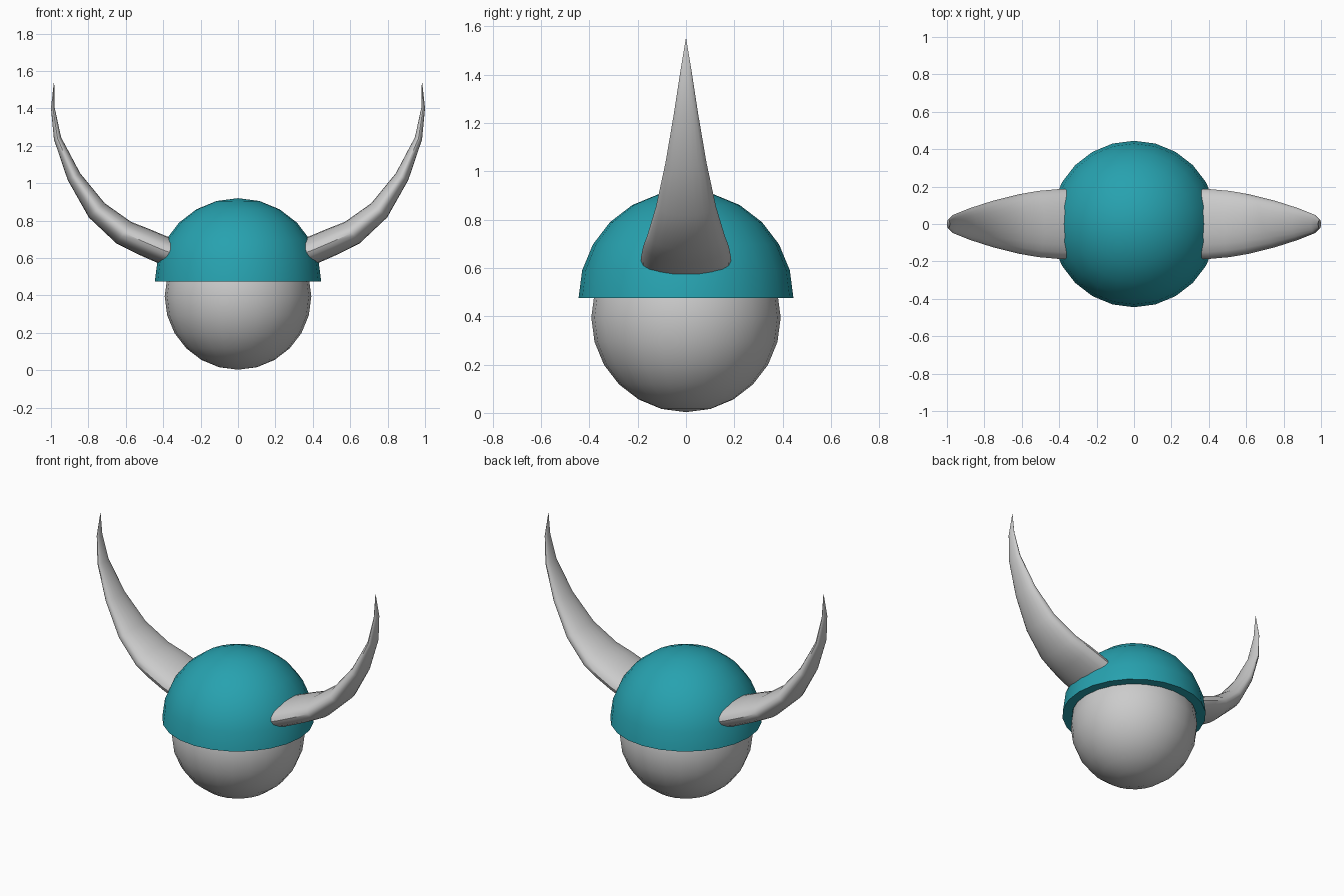
import bpy, bmesh, math
from mathutils import Vector

if "Cube" in bpy.data.objects:
    bpy.data.objects.remove(bpy.data.objects["Cube"])


def finish(name, bm, material=None):
    bmesh.ops.recalc_face_normals(bm, faces=bm.faces)
    me = bpy.data.meshes.new(name)
    bm.to_mesh(me)
    bm.free()
    ob = bpy.data.objects.new(name, me)
    bpy.context.collection.objects.link(ob)
    if material:
        me.materials.append(material)
    bpy.ops.object.select_all(action='DESELECT')
    ob.select_set(True)
    bpy.context.view_layer.objects.active = ob
    bpy.ops.object.shade_smooth_by_angle(angle=math.radians(40))
    return ob


def lathe(profile, steps=24):
    # Spin an (r, z) profile around the vertical axis
    bm = bmesh.new()
    verts = [bm.verts.new((r, 0, z)) for r, z in profile]
    edges = [bm.edges.new(pair) for pair in zip(verts, verts[1:])]
    bmesh.ops.spin(bm, geom=verts + edges, axis=(0, 0, 1), cent=(0, 0, 0),
                   angle=math.tau, steps=steps)
    bmesh.ops.remove_doubles(bm, verts=bm.verts, dist=1e-4)
    return bm


def arc(radius, height, start, end):
    return [(radius * math.cos(math.radians(a)), height + radius * math.sin(math.radians(a)))
            for a in range(start, end + 1, 15)]


def horn(name, side):
    # Centre x, centre z, half width in y, half thickness
    rings = [(0.30, 0.605, 0.188, 0.076), (0.41, 0.647, 0.186, 0.075),
             (0.51, 0.69, 0.177, 0.074), (0.61, 0.735, 0.16, 0.070),
             (0.755, 0.855, 0.124, 0.057), (0.877, 1.035, 0.085, 0.038),
             (0.965, 1.24, 0.05, 0.020), (0.99, 1.403, 0.025, 0.010)]
    tip = (0.983, 1.555)
    path = [Vector((r[0], r[1])) for r in rings] + [Vector(tip)]
    n = 20
    bm = bmesh.new()
    loops = []
    for i, (x, z, wide, thick) in enumerate(rings):
        t = (path[i + 1] - path[max(i - 1, 0)]).normalized()
        loop = []
        for k in range(n):
            a = math.tau * k / n
            d = thick * math.sin(a)
            loop.append(bm.verts.new((side * (x - t.y * d), wide * math.cos(a), z + t.x * d)))
        loops.append(loop)
    for a, b in zip(loops, loops[1:]):
        for k in range(n):
            j = (k + 1) % n
            bm.faces.new((a[k], a[j], b[j], b[k]))
    point = bm.verts.new((side * tip[0], 0, tip[1]))
    for k in range(n):
        bm.faces.new((loops[-1][k], loops[-1][(k + 1) % n], point))
    bm.faces.new(loops[0])
    return finish(name, bm)


teal = bpy.data.materials.new("teal")
teal.diffuse_color = (0.02, 0.36, 0.43, 1)
teal.use_nodes = True
teal.node_tree.nodes["Principled BSDF"].inputs["Base Color"].default_value = teal.diffuse_color

# Round head
finish("head", lathe(arc(0.392, 0.395, -90, 90)))

# Half-dome helmet with a thick flat rim
outer = arc(0.445, 0.475, 0, 90)
inner = arc(0.385, 0.475, 0, 90)
finish("helmet", lathe(outer[::-1] + inner), teal)

# Pair of flattened curved horns
horn("horn_right", 1)
horn("horn_left", -1)
